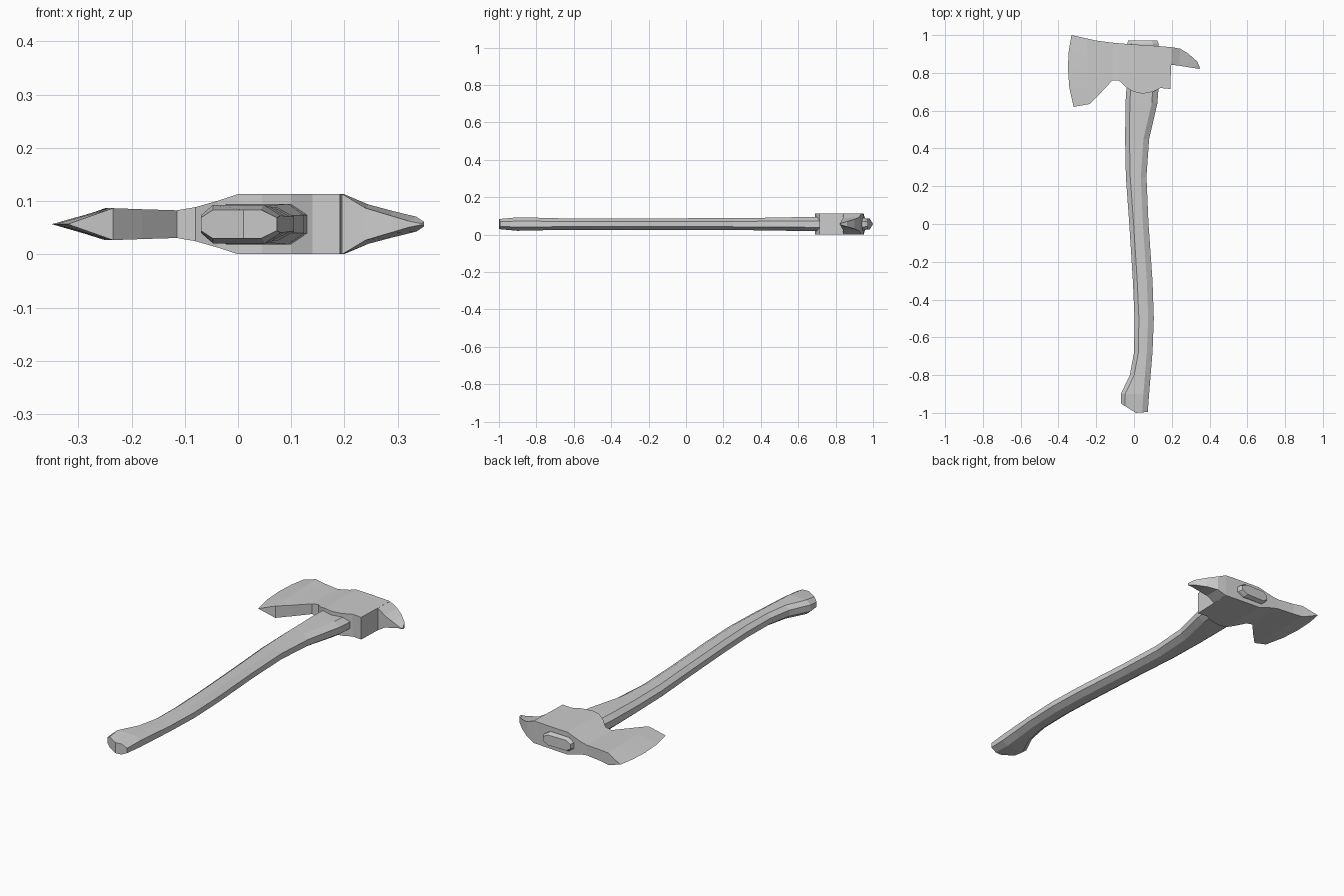
import bpy, bmesh

ZC = 0.0567  # height of the symmetry plane


def loft(name, rings, cap_start=(), cap_end=()):
    """Skin closed rings of points; caps are index lists into the first / last ring."""
    bm = bmesh.new()
    vs = [[bm.verts.new((x, y, ZC + z)) for x, y, z in ring] for ring in rings]
    n = len(rings[0])
    for a, b in zip(vs, vs[1:]):
        for i in range(n):
            j = (i + 1) % n
            bm.faces.new((a[i], a[j], b[j], b[i]))
    for idx in cap_start:
        bm.faces.new([vs[0][i] for i in idx])
    for idx in cap_end:
        bm.faces.new([vs[-1][i] for i in idx])
    bmesh.ops.remove_doubles(bm, verts=bm.verts, dist=1e-5)
    bmesh.ops.recalc_face_normals(bm, faces=bm.faces)
    me = bpy.data.meshes.new(name)
    bm.to_mesh(me)
    bm.free()
    ob = bpy.data.objects.new(name, me)
    bpy.context.collection.objects.link(ob)
    return ob


# Handle: chamfered sections (y, left x, right x, half thickness)
def section(y, l, r, h, mid=None, yfun=None):
    m = (l + r) / 2 if mid is None else mid
    s = h * 0.45
    pts = [(l, -s), (l + 0.023, -h), (m, -h), (r - 0.03, -h), (r, -s)]
    pts += [(x, -z) for x, z in reversed(pts)]
    return [(x, yfun(x) if yfun else y, z) for x, z in pts]


def butt_y(x):
    return -0.95 - 0.05 * (x + 0.07) / 0.08 if x < 0.01 else -1.0 + 0.08 * (x - 0.01)


stations = [
    (-0.90, -0.07, 0.08, 0.036), (-0.80, -0.022, 0.088, 0.034),
    (-0.68, 0.0, 0.098, 0.031), (-0.50, 0.003, 0.105, 0.031),
    (-0.30, -0.006, 0.098, 0.031), (0.0, -0.025, 0.077, 0.031),
    (0.25, -0.043, 0.066, 0.032), (0.45, -0.047, 0.08, 0.034),
    (0.64, -0.045, 0.124, 0.038), (0.72, -0.04, 0.13, 0.038),
    (0.955, -0.036, 0.13, 0.033), (0.972, -0.03, 0.124, 0.026),
]
rings = [section(0, -0.07, 0.073, 0.027, 0.01, butt_y)]
rings += [section(*s) for s in stations]
loft("handle", rings, [(0, 1, 2, 7, 8, 9), (2, 3, 4, 5, 6, 7)], [range(10)])


# Axe head: columns running from the cutting edge to the poll
def column(pts, h):
    return [(x, y, h) for x, y in pts] + [(x, y, -h) for x, y in reversed(pts)]


def span(xt, yt, xb, yb):
    return [(xt + (xb - xt) * i / 4, yt + (yb - yt) * i / 4) for i in range(5)]


edge = [(-0.331, 1.0), (-0.345, 0.92), (-0.35, 0.83), (-0.343, 0.725), (-0.32, 0.62)]
cols = [
    (-0.25, 0.982, -0.235, 0.635, 0.030), (-0.20, 0.971, -0.18, 0.69, 0.028),
    (-0.115, 0.960, -0.115, 0.76, 0.026), (-0.08, 0.957, -0.08, 0.76, 0.032),
    (-0.038, 0.953, -0.038, 0.72, 0.044), (0.0, 0.950, 0.0, 0.70, 0.0565),
    (0.045, 0.948, 0.045, 0.69, 0.0565), (0.10, 0.944, 0.10, 0.70, 0.0565),
    (0.14, 0.941, 0.14, 0.72, 0.0565), (0.20, 0.936, 0.192, 0.715, 0.0565),
]
loft("axe_head", [column(edge, 0)] + [column(span(*c[:4]), c[4]) for c in cols],
     cap_end=[range(10)])

# Back spike: (top x, top y, bottom x, bottom y, top half width, bottom half width)
spike = [
    (0.199, 0.936, 0.196, 0.843, 0.0565, 0.0565), (0.245, 0.928, 0.24, 0.838, 0.037, 0.030),
    (0.29, 0.90, 0.287, 0.83, 0.025, 0.016), (0.335, 0.86, 0.32, 0.825, 0.014, 0.006),
    (0.35, 0.825, 0.345, 0.82, 0.004, 0.001),
]
loft("back_spike", [[(a, b, t), (c, d, u), (c, d, -u), (a, b, -t)]
                    for a, b, c, d, t, u in spike], cap_end=[range(4)])
